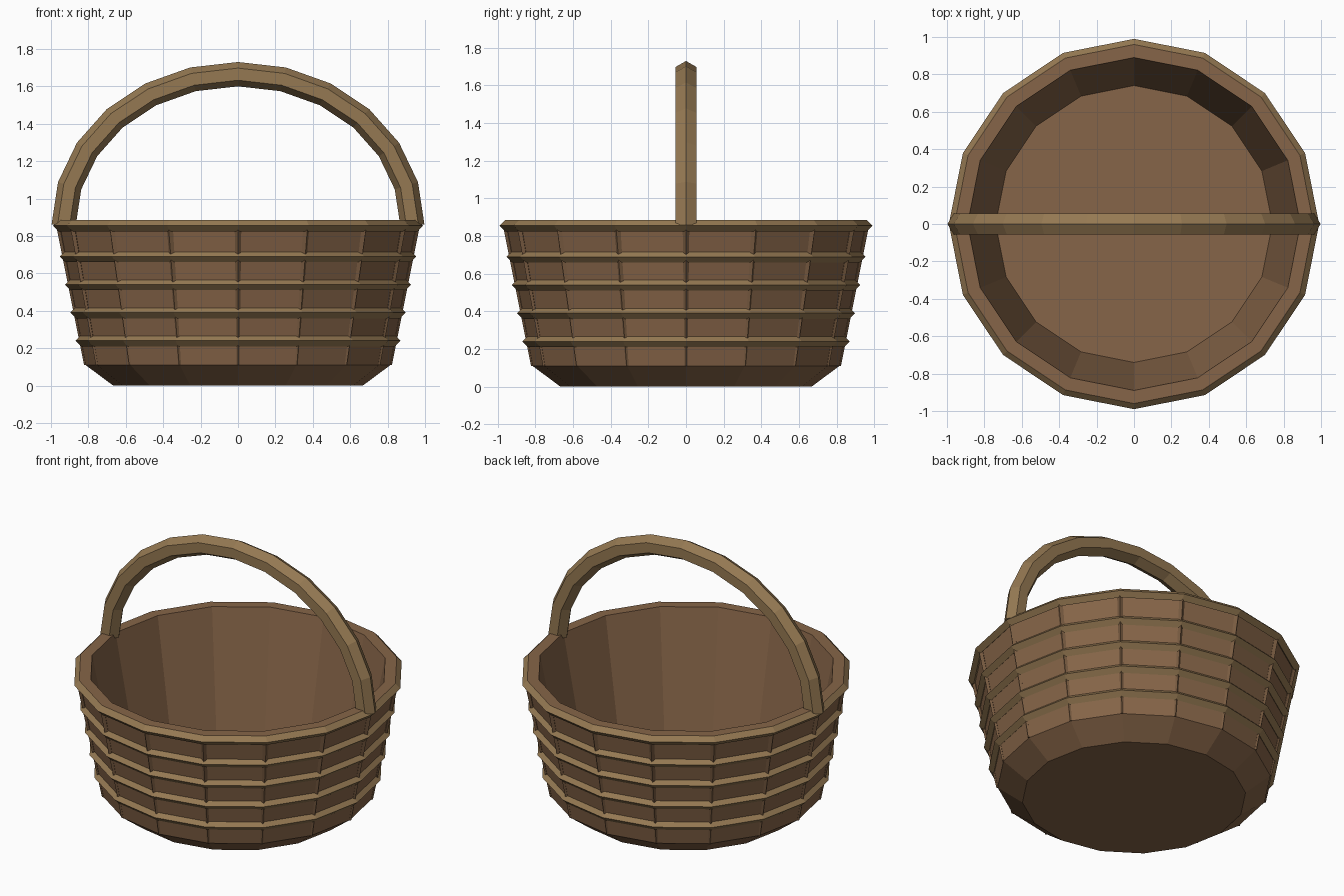
import bpy, bmesh
from math import sin, cos, pi
from mathutils import Vector

if "Cube" in bpy.data.objects:
    bpy.data.objects.remove(bpy.data.objects["Cube"])

SIDES = 16


def material(name, rgb):
    m = bpy.data.materials.new(name)
    m.diffuse_color = (*rgb, 1)
    m.use_nodes = True
    m.node_tree.nodes["Principled BSDF"].inputs["Base Color"].default_value = m.diffuse_color
    return m


BROWN = material("brown_wicker", (0.24, 0.13, 0.065))
DARK = material("dark_wicker", (0.19, 0.105, 0.052))
TAN = material("tan_wicker", (0.30, 0.19, 0.085))


def finish(bm, name, mat):
    bmesh.ops.remove_doubles(bm, verts=bm.verts, dist=1e-5)
    bmesh.ops.recalc_face_normals(bm, faces=bm.faces)
    me = bpy.data.meshes.new(name)
    bm.to_mesh(me)
    bm.free()
    me.materials.append(mat)
    ob = bpy.data.objects.new(name, me)
    bpy.context.collection.objects.link(ob)
    return ob


def skin(bm, rings, closed):
    """Join rings of points with quads; cap both ends if not closed."""
    rows = [[bm.verts.new(p) for p in r] for r in rings]
    n, k = len(rows), len(rows[0])
    for i in range(n if closed else n - 1):
        a, b = rows[i], rows[(i + 1) % n]
        for j in range(k):
            bm.faces.new((a[j], a[(j + 1) % k], b[(j + 1) % k], b[j]))
    if not closed:
        bm.faces.new(rows[0])
        bm.faces.new(rows[-1])


def circle(r, z):
    return [(r * cos(2 * pi * i / SIDES), r * sin(2 * pi * i / SIDES), z)
            for i in range(SIDES)]


# basket body: outside from the foot up, over the rim, down to the floor
bm = bmesh.new()
skin(bm, [circle(r, z) for r, z in
          ((0.667, 0), (0.815, 0.11), (0.96, 0.885), (0.89, 0.885), (0.74, 0.11))], False)
finish(bm, "basket_body", BROWN)


def wall(z):
    return 0.815 + (z - 0.11) * 0.187


# woven bands and rim: diamond-section hoops
def hoop(name, radius, z, t=0.03):
    bm = bmesh.new()
    skin(bm, [circle(radius + t * cos(a * pi / 2), z + t * sin(a * pi / 2))
              for a in range(4)], True)
    finish(bm, name, TAN)


for i, z in enumerate((0.24, 0.39, 0.54, 0.69)):
    hoop(f"woven_band_{i + 1}", wall(z), z)
hoop("rim", 0.96, 0.855)

# upright ribs on each corner of the wall, thicker toward the top
bm = bmesh.new()
for i in range(SIDES):
    a = 2 * pi * i / SIDES
    out, side = Vector((cos(a), sin(a), 0)), Vector((-sin(a), cos(a), 0))
    rings = []
    for z, t in ((0.11, 0.008), (0.86, 0.018)):
        c = out * wall(z) + Vector((0, 0, z))
        rings.append([c + out * t, c + side * t, c - out * t, c - side * t])
    skin(bm, rings, False)
finish(bm, "upright_ribs", DARK)

# arched handle: hexagonal section swept along half an ellipse
bm = bmesh.new()
rx, rz, z0, t, steps = 0.932, 0.805, 0.86, 0.065, 12
rings = []
for i in range(steps + 1):
    a = pi * i / steps
    c = Vector((rx * cos(a), 0, z0 + rz * sin(a)))
    n = Vector((cos(a) / rx, 0, sin(a) / rz)).normalized()
    rings.append([c + n * t * cos(j * pi / 3) + Vector((0, t * sin(j * pi / 3), 0))
                  for j in range(6)])
skin(bm, rings, False)
finish(bm, "handle", TAN)
